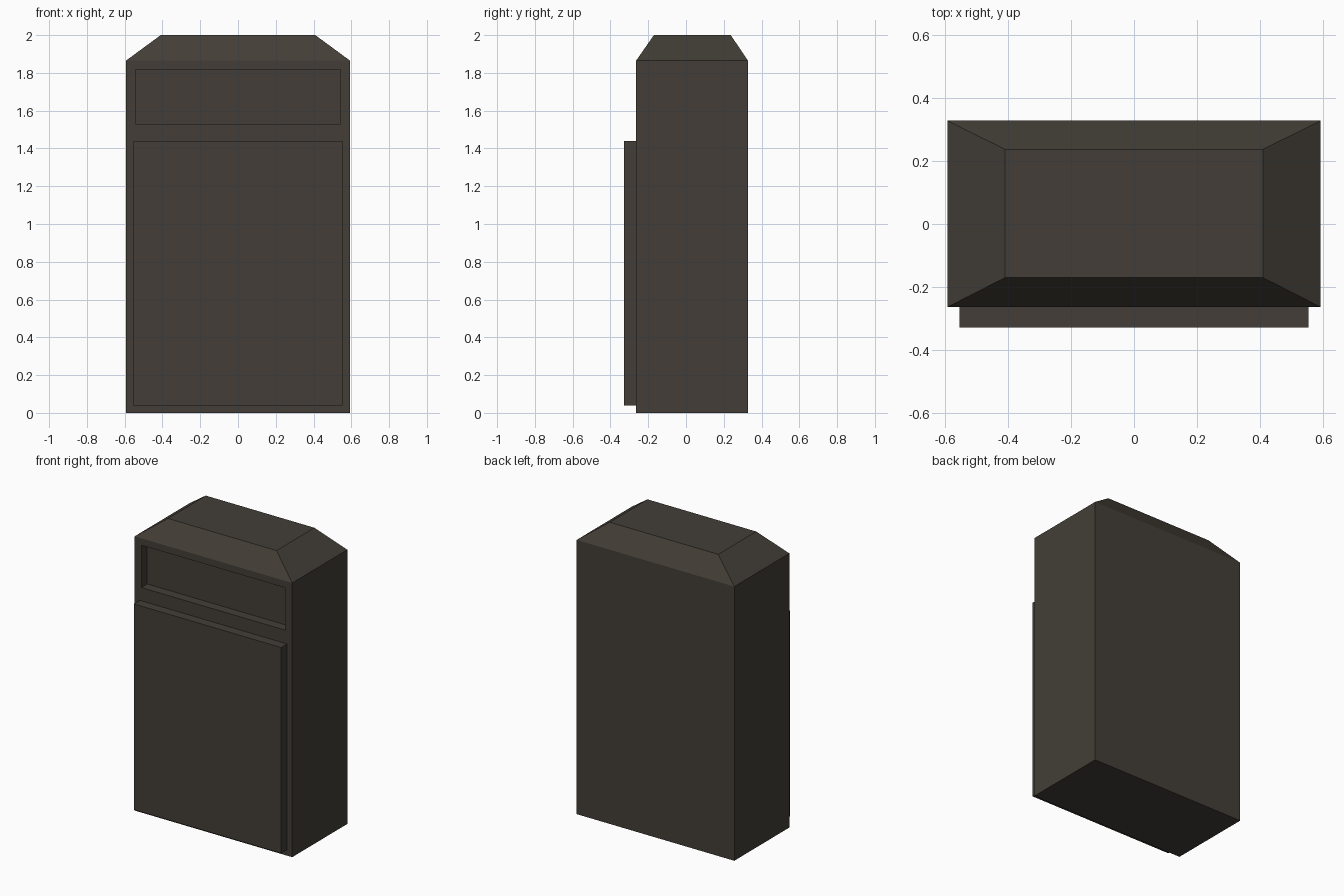
import bpy, bmesh

if "Cube" in bpy.data.objects:
    bpy.data.objects.remove(bpy.data.objects["Cube"])

mat = bpy.data.materials.new("dark_brown_grey")
mat.diffuse_color = (0.056, 0.048, 0.038, 1)
mat.use_nodes = True
mat.node_tree.nodes["Principled BSDF"].inputs["Base Color"].default_value = mat.diffuse_color


def finish(bm, name):
    bmesh.ops.recalc_face_normals(bm, faces=bm.faces[:])
    mesh = bpy.data.meshes.new(name)
    bm.to_mesh(mesh)
    bm.free()
    mesh.materials.append(mat)
    obj = bpy.data.objects.new(name, mesh)
    bpy.context.collection.objects.link(obj)
    return obj


def box(x, y0, y1, z0, z1):
    bm = bmesh.new()
    bmesh.ops.create_cube(bm, size=2)
    for v in bm.verts:
        v.co = (x if v.co.x > 0 else -x,
                y1 if v.co.y > 0 else y0,
                z1 if v.co.z > 0 else z0)
    bm.faces.ensure_lookup_table()
    return bm


# Cabinet body
Y0, Y1 = -0.264, 0.328
bm = box(0.593, Y0, Y1, 0, 1.865)

# Sloped roof: raise an extruded, smaller top
top = max(bm.faces, key=lambda f: f.calc_center_median().z)
bmesh.ops.inset_individual(bm, faces=[top], thickness=0.05)
for v in top.verts:
    v.co = (0.409 if v.co.x > 0 else -0.409,
            0.237 if v.co.y > 0.03 else -0.17, 2.0)

# Recessed panel above the door: opening, then sunken back
front = min(bm.faces, key=lambda f: f.calc_center_median().y)
for depth in (0, 0.064):
    mid = front.calc_center_median().z
    bmesh.ops.inset_individual(bm, faces=[front], thickness=0.02)
    for v in front.verts:
        v.co = (0.543 if v.co.x > 0 else -0.543, Y0 + depth,
                1.818 if v.co.z > mid else 1.53)
finish(bm, "cabinet_body")

# Raised door panel
finish(box(0.554, -0.328, Y0, 0.04, 1.44), "door_panel")
